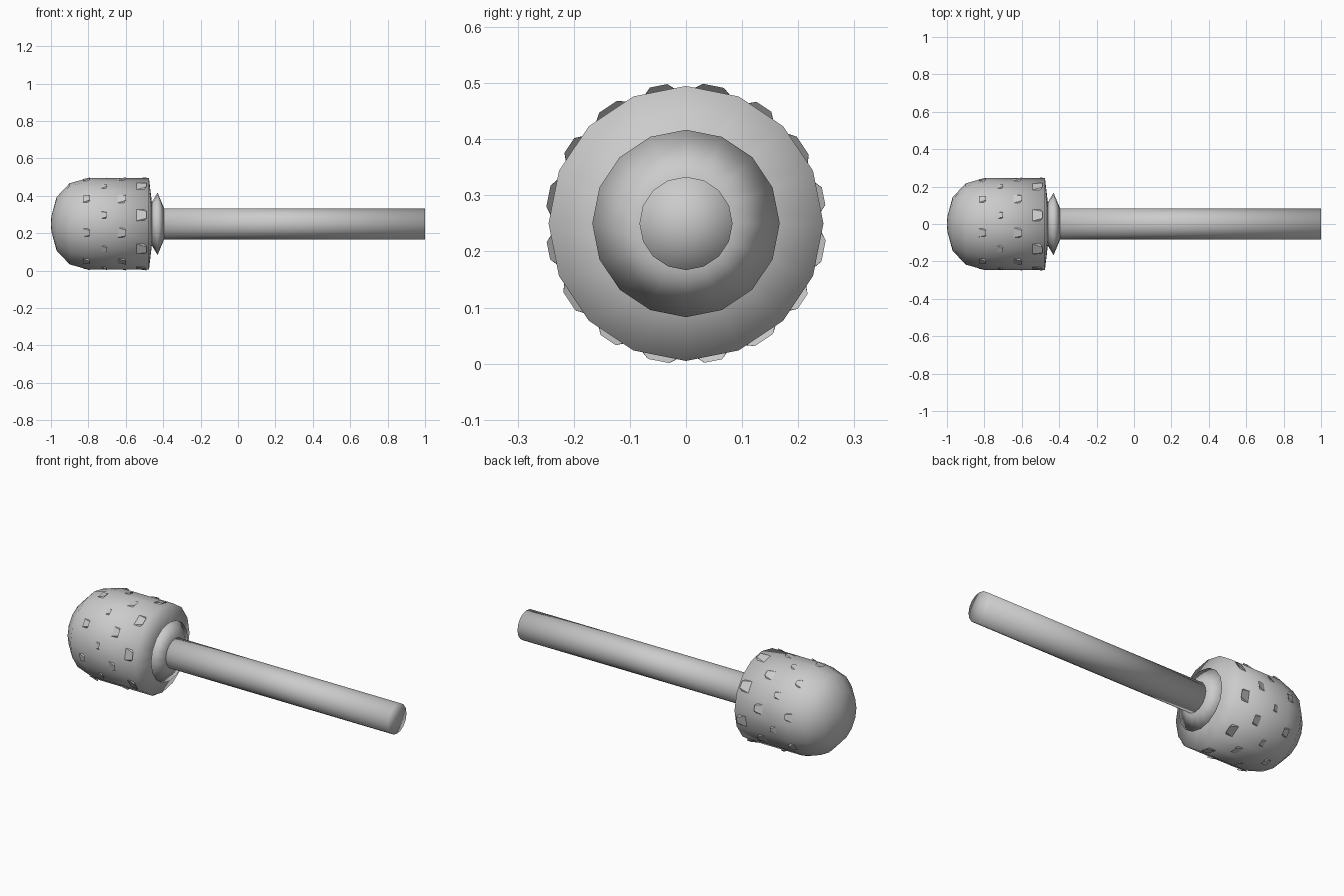
import bpy, bmesh, math
from mathutils import Matrix, Vector

cube = bpy.data.objects.get("Cube")
if cube:
    bpy.data.objects.remove(cube)

SIDES = 16
CENTRE = Matrix.Translation((0, 0, 0.25))

mat = bpy.data.materials.new("light_grey")
mat.use_nodes = True
grey = (0.6, 0.6, 0.6, 1)
mat.diffuse_color = grey
mat.node_tree.nodes["Principled BSDF"].inputs["Base Color"].default_value = grey


def finish(name, bm, smooth=True):
    bmesh.ops.recalc_face_normals(bm, faces=bm.faces)
    bm.transform(CENTRE)
    for f in bm.faces:
        f.smooth = smooth
    mesh = bpy.data.meshes.new(name)
    bm.to_mesh(mesh)
    bm.free()
    mesh.materials.append(mat)
    obj = bpy.data.objects.new(name, mesh)
    bpy.context.collection.objects.link(obj)
    return obj


def lathe(name, profile):
    """Revolve (x, radius) points around the long axis."""
    bm = bmesh.new()
    verts = [bm.verts.new((x, 0, r)) for x, r in profile]
    edges = [bm.edges.new(pair) for pair in zip(verts, verts[1:])]
    bmesh.ops.spin(bm, geom=verts + edges, cent=(0, 0, 0), axis=(1, 0, 0),
                   angle=math.tau, steps=SIDES, use_merge=True)
    bmesh.ops.remove_doubles(bm, verts=bm.verts, dist=0.0005)
    return finish(name, bm)


# Domed head with its shallow rear cone
lathe("head", [(-1, 0), (-0.998, 0.04), (-0.97, 0.143), (-0.9, 0.217),
               (-0.8, 0.245), (-0.476, 0.245), (-0.46, 0.11), (-0.46, 0)])

# Flared collar
lathe("collar", [(-0.47, 0), (-0.47, 0.1), (-0.43, 0.167), (-0.395, 0.083), (-0.395, 0)])

# Straight handle
lathe("handle", [(-0.46, 0), (-0.46, 0.083), (1, 0.083), (1, 0)])

# Staggered rows of small lifted teeth, each an undercut wedge
bm = bmesh.new()
facet = math.tau / SIDES
for row, (tip, size) in enumerate([(-0.79, 0.04), (-0.7, 0.035), (-0.6, 0.05), (-0.49, 0.06)]):
    wide, narrow = size * 0.55, size * 0.32
    for k in range(SIDES // 2):
        turn = Matrix.Rotation((2 * k + row % 2 + 0.5) * facet, 4, 'X')
        corners = [(tip - size, -wide, 0.239), (tip - size, wide, 0.239),
                   (tip, narrow, 0.25), (tip, -narrow, 0.25),
                   (tip - size / 4, -wide, 0.238), (tip - size / 4, wide, 0.238)]
        v = [bm.verts.new(turn @ Vector(c)) for c in corners]
        for ids in ((0, 1, 2, 3), (3, 2, 5, 4), (0, 3, 4), (1, 5, 2), (0, 4, 5, 1)):
            bm.faces.new([v[i] for i in ids])
finish("teeth", bm, smooth=False)
